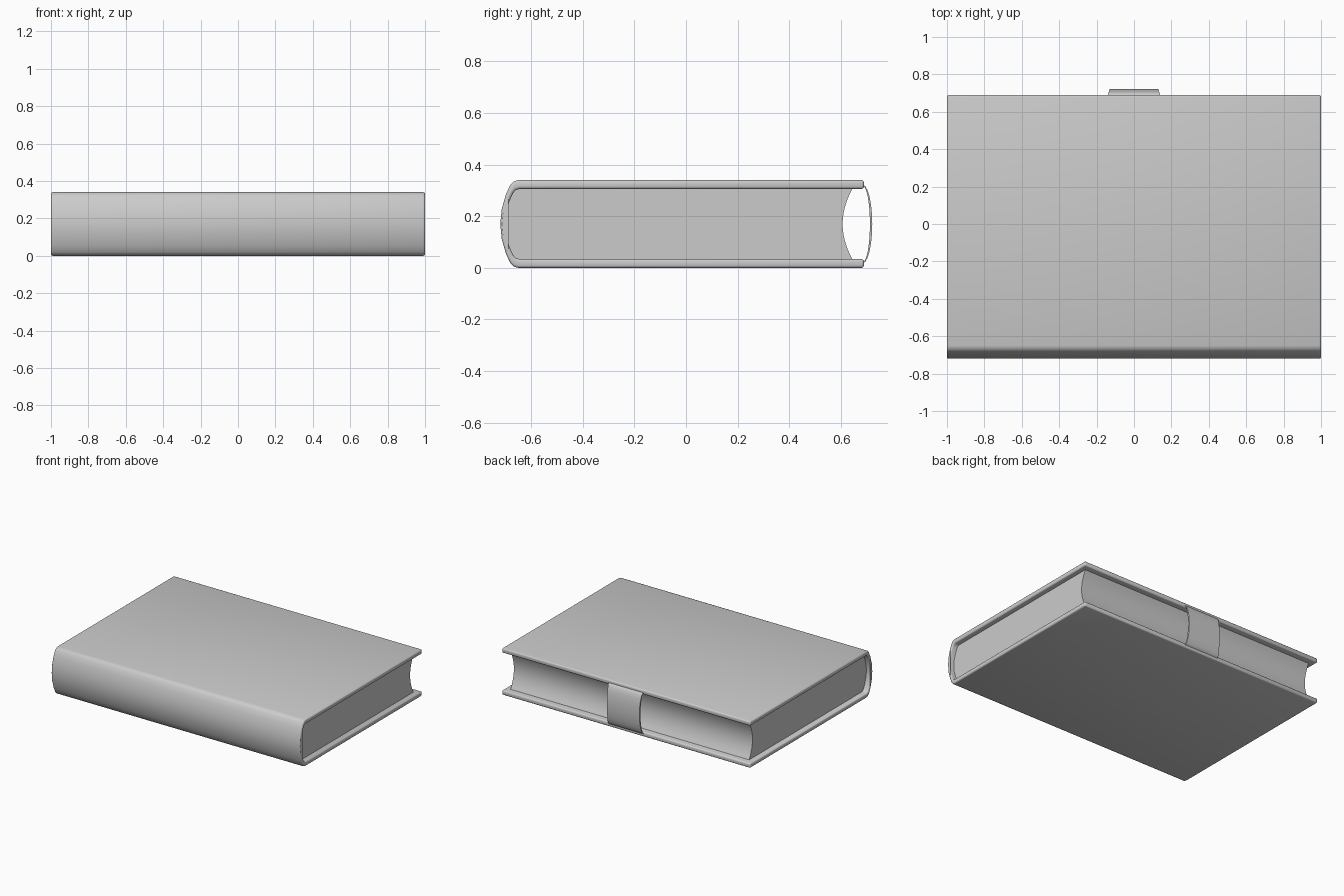
import bpy, bmesh, math

cube = bpy.data.objects.get("Cube")
if cube:
    bpy.data.objects.remove(cube, do_unlink=True)

MID = 0.17  # half the book's height

grey = bpy.data.materials.new("plain grey")
grey.use_nodes = True
colour = (0.6, 0.6, 0.6, 1)
grey.diffuse_color = colour
grey.node_tree.nodes["Principled BSDF"].inputs["Base Color"].default_value = colour


def mirrored(half):
    """Complete a lower half outline that ends on the middle height."""
    return half + [(y, 2 * MID - z) for y, z in reversed(half[:-1])]


def prism(name, outline, half_width):
    """Extrude a closed (y, z) outline along x."""
    bm = bmesh.new()
    face = bm.faces.new([bm.verts.new((-half_width, y, z)) for y, z in outline])
    ext = bmesh.ops.extrude_face_region(bm, geom=[face])
    verts = [v for v in ext["geom"] if isinstance(v, bmesh.types.BMVert)]
    bmesh.ops.translate(bm, verts=verts, vec=(2 * half_width, 0, 0))
    bmesh.ops.recalc_face_normals(bm, faces=bm.faces)
    mesh = bpy.data.meshes.new(name)
    bm.to_mesh(mesh)
    bm.free()
    mesh.materials.append(grey)
    ob = bpy.data.objects.new(name, mesh)
    bpy.context.collection.objects.link(ob)
    return ob


def smooth(ob, angle):
    bpy.ops.object.select_all(action="DESELECT")
    ob.select_set(True)
    bpy.context.view_layer.objects.active = ob
    bpy.ops.object.shade_smooth_by_angle(angle=math.radians(angle))


def bevel(ob, width, segments):
    mod = ob.modifiers.new("rounded edges", "BEVEL")
    mod.width = width
    mod.segments = segments
    mod.limit_method = "ANGLE"
    mod.angle_limit = math.radians(60)


# Cover: two boards joined by a rounded spine
outer = mirrored([(0.69, 0), (-0.65, 0), (-0.668, 0.005), (-0.682, 0.02),
                  (-0.698, 0.055), (-0.714, 0.11), (-0.72, MID)])
inner = mirrored([(0.69, 0.034), (-0.645, 0.034), (-0.66, 0.038), (-0.67, 0.05),
                  (-0.684, 0.08), (-0.698, 0.125), (-0.703, MID)])
cover = prism("cover", outer + inner[::-1], 1.0)
bevel(cover, 0.01, 3)
for p in cover.data.polygons:
    p.use_smooth = True

# Page block: fills the cover, with a hollow fore edge
steps = 12
fore_edge = []
for i in range(steps + 1):
    t = 1 - 2 * i / steps
    fore_edge.append((0.607 + 0.038 * t * t, MID + t * (MID - 0.034)))
pages = prism("pages", inner[1:-1] + fore_edge, 0.96)
smooth(pages, 40)

# Clasp: thin bowed strap across the fore edge, tapering outward
def arc(bulge, reach):
    return [(0.685 + bulge * math.cos(a), MID + reach * math.sin(a))
            for a in (math.pi * (i / steps - 0.5) for i in range(steps + 1))]

clasp = prism("clasp", arc(0.037, 0.152) + arc(0.028, 0.148)[::-1], 0.14)
for v in clasp.data.vertices:
    v.co.x *= 1 - 0.07 * max(0, (v.co.y - 0.69) / 0.032)
smooth(clasp, 40)
